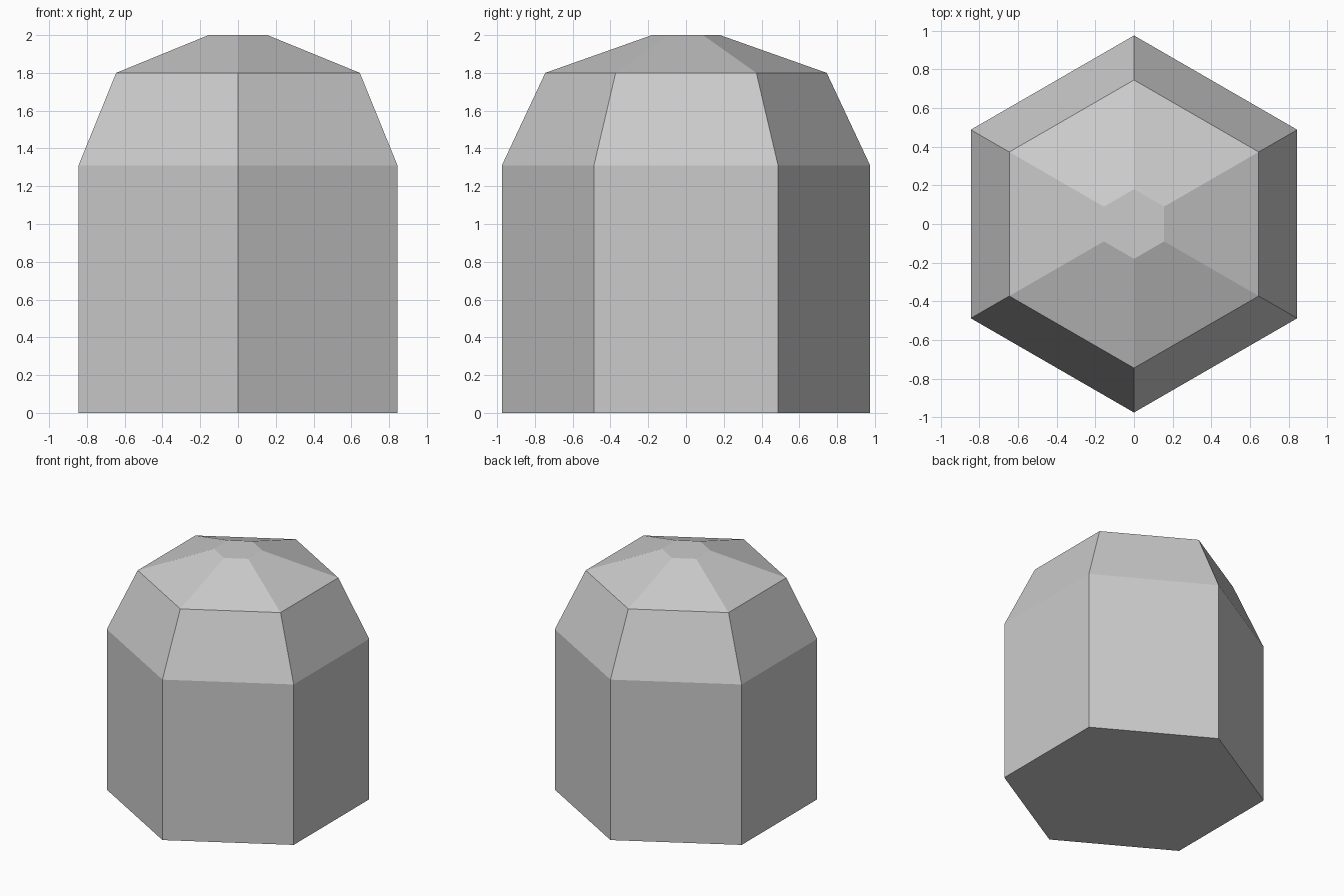
import bpy
import bmesh
from math import cos, sin, tau

cube = bpy.data.objects.get("Cube")
if cube:
    bpy.data.objects.remove(cube, do_unlink=True)

SIDES = 6
# Outline as (radius, height), from the base to the flat crown
PROFILE = [(0.975, 0), (0.975, 1.31), (0.745, 1.8), (0.18, 2)]

# Plain grey material
grey = bpy.data.materials.new("plain grey")
grey.use_nodes = True
colour = (0.6, 0.6, 0.6, 1)
grey.diffuse_color = colour
grey.node_tree.nodes["Principled BSDF"].inputs["Base Color"].default_value = colour

# Hexagonal body: stacked rings with a corner facing front and back
bm = bmesh.new()
rings = []
for radius, height in PROFILE:
    angles = [tau * (i + 0.5) / SIDES for i in range(SIDES)]
    rings.append([bm.verts.new((radius * cos(a), radius * sin(a), height)) for a in angles])

# Walls, sloped shoulder and shallow roof
for low, high in zip(rings, rings[1:]):
    for i in range(SIDES):
        j = (i + 1) % SIDES
        bm.faces.new((low[i], low[j], high[j], high[i]))

# Flat base and crown
bm.faces.new(rings[0][::-1])
bm.faces.new(rings[-1])
bmesh.ops.recalc_face_normals(bm, faces=bm.faces)

mesh = bpy.data.meshes.new("domed_hexagonal_block")
bm.to_mesh(mesh)
bm.free()
mesh.materials.append(grey)
block = bpy.data.objects.new("domed_hexagonal_block", mesh)
bpy.context.collection.objects.link(block)
